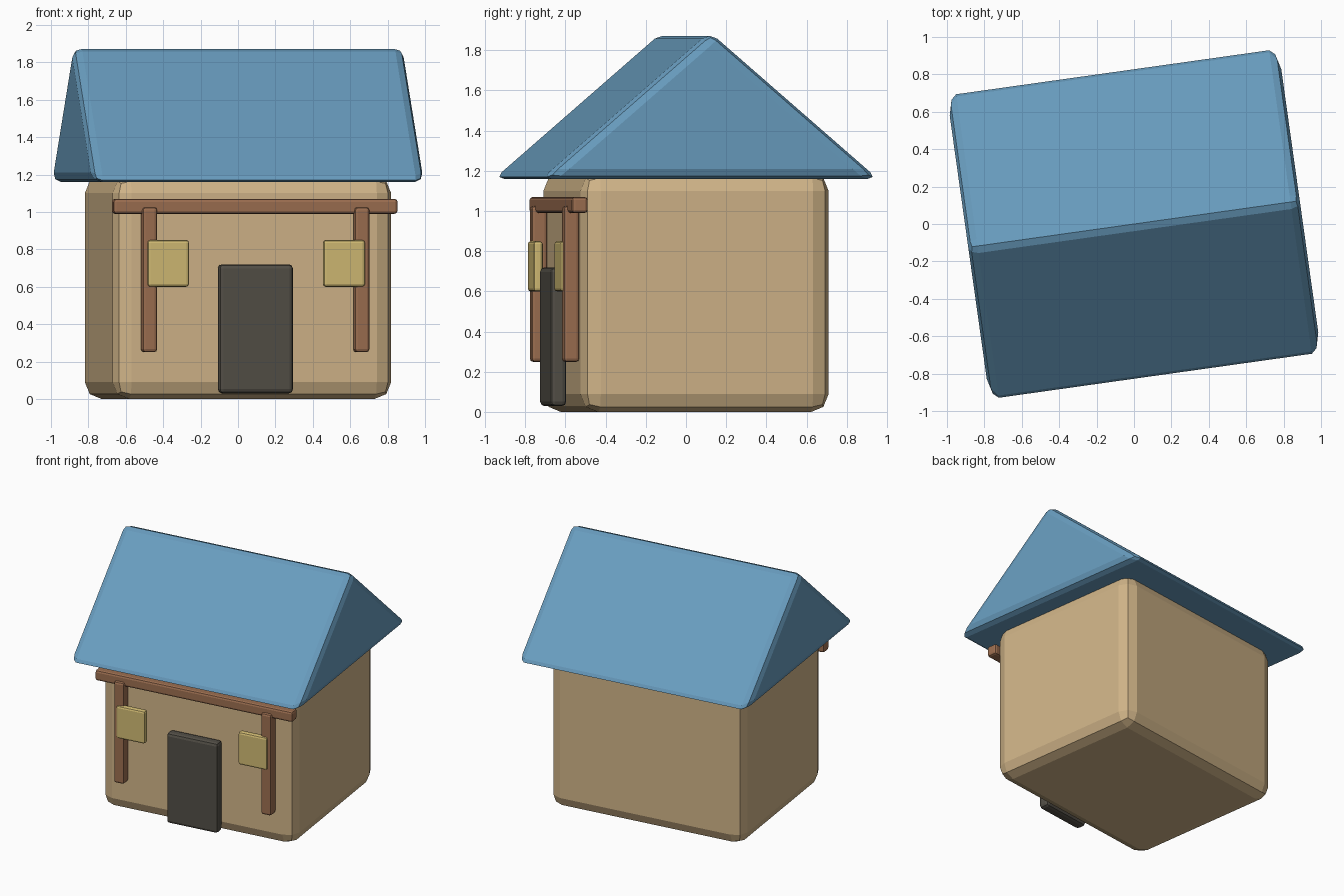
import bpy, bmesh, math
from mathutils import Matrix

if "Cube" in bpy.data.objects:
    bpy.data.objects.remove(bpy.data.objects["Cube"], do_unlink=True)

TURN = Matrix.Rotation(math.radians(8), 4, 'Z')  # whole house stands slightly turned


def material(name, r, g, b):
    m = bpy.data.materials.new(name)
    m.use_nodes = True
    m.diffuse_color = (r, g, b, 1)
    m.node_tree.nodes["Principled BSDF"].inputs["Base Color"].default_value = (r, g, b, 1)
    return m


tan = material("tan_plaster", 0.63, 0.456, 0.246)
blue = material("blue_roof", 0.138, 0.332, 0.515)
wood = material("brown_wood", 0.33, 0.156, 0.08)
yellow = material("yellow_window", 0.63, 0.49, 0.17)
dark = material("dark_door", 0.084, 0.076, 0.061)


def finish(name, bm, mat, bevel):
    """Turn a bmesh into an object with chamfered, two-step edges."""
    bmesh.ops.recalc_face_normals(bm, faces=bm.faces)
    mesh = bpy.data.meshes.new(name)
    bm.to_mesh(mesh)
    bm.free()
    mesh.materials.append(mat)
    obj = bpy.data.objects.new(name, mesh)
    bpy.context.collection.objects.link(obj)
    obj.matrix_world = TURN
    mod = obj.modifiers.new("Rounded edges", 'BEVEL')
    mod.width = bevel
    mod.segments = 2
    mod.limit_method = 'ANGLE'
    return obj


def box(name, x, y, half_x, half_y, z0, z1, mat, bevel):
    bm = bmesh.new()
    size = Matrix.Diagonal((half_x * 2, half_y * 2, z1 - z0, 1))
    place = Matrix.Translation((x, y, (z0 + z1) / 2))
    bmesh.ops.create_cube(bm, size=1, matrix=place @ size)
    return finish(name, bm, mat, bevel)


def gable_roof(name, half_x, half_y, z0, z1, mat, bevel):
    """Triangle profile extruded along the ridge."""
    bm = bmesh.new()
    profile = [(-half_y, z0), (half_y, z0), (0, z1)]
    face = bm.faces.new([bm.verts.new((-half_x, y, z)) for y, z in profile])
    out = bmesh.ops.extrude_face_region(bm, geom=[face])
    verts = [g for g in out["geom"] if isinstance(g, bmesh.types.BMVert)]
    bmesh.ops.translate(bm, verts=verts, vec=(half_x * 2, 0, 0))
    return finish(name, bm, mat, bevel)


# Main volumes
box("house_walls", 0, 0, 0.752, 0.623, 0, 1.19, tan, 0.09)
gable_roof("roof", 0.895, 0.845, 1.16, 1.89, blue, 0.05)

# Front door and porch beam
box("door", 0, -0.667, 0.2, 0.04, 0.03, 0.72, dark, 0.022)
box("porch_beam", 0, -0.64, 0.768, 0.04, 0.99, 1.07, wood, 0.016)

# Matching posts and windows
for side, s in (("left", 1), ("right", -1)):
    box(side + "_post", s * 0.573, -0.66, 0.04, 0.04, 0.25, 1.025, wood, 0.016)
    box(side + "_window", s * 0.475, -0.69, 0.112, 0.024, 0.6, 0.85, yellow, 0.015)
